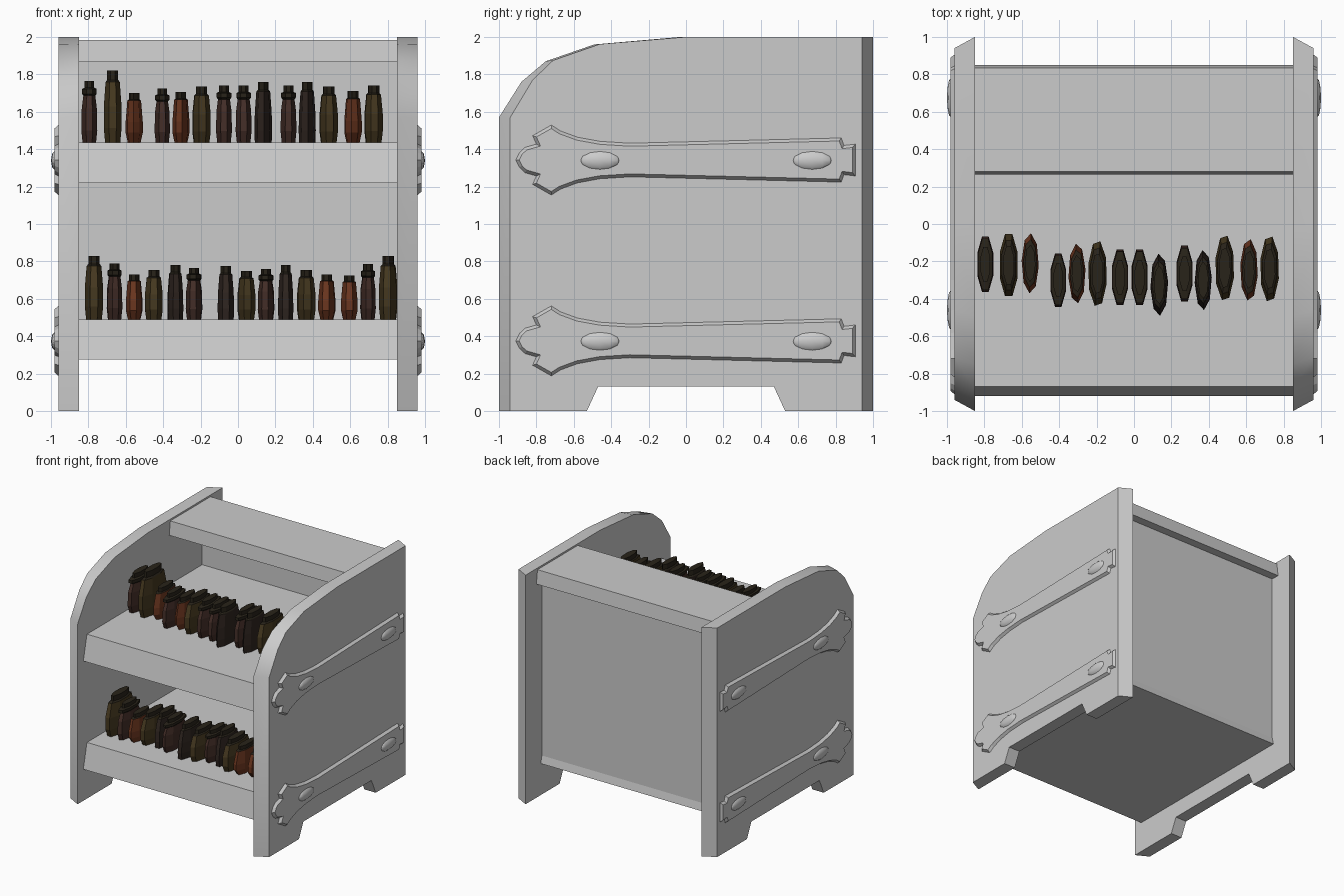
import bpy, bmesh
from math import cos, sin, pi, radians

if "Cube" in bpy.data.objects:
    bpy.data.objects.remove(bpy.data.objects["Cube"])


def finish(bm, name, mats=(), smooth=None, mirror=False):
    bmesh.ops.recalc_face_normals(bm, faces=bm.faces)
    me = bpy.data.meshes.new(name)
    bm.to_mesh(me)
    bm.free()
    ob = bpy.data.objects.new(name, me)
    bpy.context.collection.objects.link(ob)
    for m in mats:
        me.materials.append(m)
    if mirror:
        ob.modifiers.new("Mirror", 'MIRROR')
    if smooth:
        bpy.ops.object.select_all(action='DESELECT')
        bpy.context.view_layer.objects.active = ob
        ob.select_set(True)
        bpy.ops.object.shade_smooth_by_angle(angle=radians(smooth))
    return ob


def loft(bm, rings, mat_from=None):
    """Bridge rings of equal length and cap both ends."""
    vs = [[bm.verts.new(p) for p in r] for r in rings]
    n = len(vs[0])
    bm.faces.new(vs[0])
    for k, (a, b) in enumerate(zip(vs, vs[1:])):
        for i in range(n):
            f = bm.faces.new((a[i], a[(i + 1) % n], b[(i + 1) % n], b[i]))
            if mat_from is not None and k >= mat_from:
                f.material_index = 1
    top = bm.faces.new(vs[-1])
    top.material_index = 0 if mat_from is None else 1


def board(name, profile, half=0.85):
    bm = bmesh.new()
    loft(bm, [[(x, y, z) for y, z in profile] for x in (-half, half)])
    return finish(bm, name)


# side panels: rounded front top, slanted front and back edges, foot cut-out
foot = [(0.53, 0), (0.47, 0.13), (-0.47, 0.13), (-0.53, 0)]
inner = [(-1, 0), (-1, 1.57), (-0.88, 1.76), (-0.75, 1.87), (-0.49, 1.96), (-0.03, 2), (1, 2), (1, 0)]
outer = [(-0.94, 0), (-0.94, 1.57), (-0.82, 1.77), (-0.71, 1.875), (-0.46, 1.962), (0, 2), (0.94, 2), (0.94, 0)]
bm = bmesh.new()
loft(bm, [[(x, y, z) for y, z in prof + foot] for x, prof in ((0.85, inner), (0.96, outer))])
finish(bm, "side_panels", smooth=35, mirror=True)

# shelves, top board and back panel
board("lower_shelf", [(-0.92, 0.275), (-0.87, 0.49), (0.74, 0.49), (0.79, 0.275)])
board("upper_shelf", [(-0.92, 1.22), (-0.87, 1.435), (0.74, 1.435), (0.76, 1.22)])
board("top_board", [(0.265, 1.865), (0.28, 1.985), (0.835, 1.985), (0.85, 1.865)])
board("back_panel", [(0.72, 0.29), (0.72, 1.87), (0.775, 1.87), (0.775, 0.29)])

# metal straps with raised studs
half_strap = [(-0.89, 0.04), (-0.86, 0.068), (-0.8, 0.085), (-0.82, 0.13), (-0.72, 0.187), (-0.67, 0.155),
              (-0.58, 0.122), (-0.46, 0.1), (-0.3, 0.09), (0.83, 0.118), (0.845, 0.078), (0.905, 0.085)]
outline = [(-0.91, 0)] + half_strap + [(y, -z) for y, z in reversed(half_strap)]
for zc, label in ((0.375, "lower"), (1.342, "upper")):
    bm = bmesh.new()
    f = bm.faces.new([bm.verts.new((0.96, y, zc + z)) for y, z in outline])
    f.normal_update()
    if f.normal.x < 0:
        f.normal_flip()
    bmesh.ops.inset_region(bm, faces=[f], thickness=0.016, depth=0.022, use_boundary=True, use_even_offset=True)
    finish(bm, label + "_strap", mirror=True)
    for yc, end in ((-0.46, "front"), (0.675, "back")):
        bm = bmesh.new()
        bmesh.ops.create_uvsphere(bm, u_segments=8, v_segments=6, radius=1)
        for v in bm.verts:
            x, y, z = v.co
            v.co = (0.978 + 0.022 * x, yc + 0.107 * z, zc - 0.002 + 0.052 * y)
        finish(bm, f"{label}_{end}_stud", smooth=80, mirror=True)


def material(name, rgb):
    m = bpy.data.materials.new(name)
    m.diffuse_color = (*rgb, 1)
    m.use_nodes = True
    m.node_tree.nodes["Principled BSDF"].inputs["Base Color"].default_value = m.diffuse_color
    return m


cap = material("dark_cap", (0.022, 0.017, 0.01))
colours = {
    'r': material("rust_glass", (0.15, 0.037, 0.014)),
    'g': material("olive_glass", (0.06, 0.04, 0.014)),
    'b': material("brown_glass", (0.055, 0.026, 0.02)),
    'k': material("black_glass", (0.028, 0.018, 0.014)),
}
# bottle profiles: (relative radius, relative height), cap starting ring
shapes = {
    'r': ([(0.75, 0), (1, 0.2), (1, 0.42), (0.8, 0.85), (0.62, 0.87), (0.62, 1)], 3),
    'g': ([(0.85, 0), (1, 0.2), (1, 0.5), (0.8, 0.84), (0.62, 0.87), (0.62, 1)], 3),
    'b': ([(0.85, 0), (1, 0.2), (0.95, 0.55), (0.75, 0.76), (0.92, 0.79), (0.92, 0.87), (0.62, 0.89), (0.62, 1)], 3),
    'k': ([(0.95, 0), (1, 0.2), (0.95, 0.5), (0.78, 0.84), (0.62, 0.87), (0.62, 1)], 3),
}


def bottle(name, x, w, y, z0, z1, kind, turn=0):
    prof, cap_ring = shapes[kind]
    rings = []
    for r, h in prof:
        ring = []
        for i in range(8):
            a = pi / 8 + i * pi / 4 + turn
            k = r * w / 2 / cos(pi / 8)
            ring.append((x + k * cos(a), y + 3.5 * k * sin(a), z0 + h * (z1 - z0)))
        rings.append(ring)
    bm = bmesh.new()
    loft(bm, rings, cap_ring)
    finish(bm, name, (colours[kind], cap))


# upper row: x, width, y, top, kind, turn
upper = [(-0.795, .085, -.215, 1.765, 'b', 0), (-0.67, .095, -.22, 1.82, 'g', 0), (-0.555, .085, -.21, 1.70, 'r', .3),
         (-0.405, .082, -.3, 1.725, 'b', 0), (-0.305, .085, -.265, 1.705, 'r', -.25), (-0.195, .095, -.265, 1.735, 'g', .1),
         (-0.075, .085, -.285, 1.74, 'b', 0), (0.03, .085, -.285, 1.74, 'b', 0), (0.135, .088, -.325, 1.76, 'k', -.3),
         (0.27, .085, -.265, 1.74, 'b', 0), (0.37, .085, -.3, 1.76, 'k', -.3), (0.485, .095, -.235, 1.735, 'g', .1),
         (0.615, .088, -.245, 1.71, 'r', .2), (0.725, .095, -.24, 1.74, 'g', .1)]
for i, (x, w, y, top, kind, turn) in enumerate(upper):
    bottle(f"upper_bottle_{i + 1}", x, w, y, 1.435, top, kind, turn)

# lower row: x, width, top, kind
lower = [(-0.77, .098, .83, 'g'), (-0.66, .08, .79, 'b'), (-0.555, .085, .73, 'r'), (-0.45, .095, .755, 'g'),
         (-0.335, .082, .78, 'k'), (-0.235, .085, .765, 'b'), (-0.065, .088, .775, 'k'), (0.045, .092, .75, 'g'),
         (0.15, .085, .76, 'b'), (0.255, .082, .78, 'k'), (0.365, .095, .755, 'g'), (0.475, .088, .73, 'r'),
         (0.595, .088, .725, 'r'), (0.695, .08, .785, 'b'), (0.803, .095, .83, 'g')]
for i, (x, w, top, kind) in enumerate(lower):
    bottle(f"lower_bottle_{i + 1}", x, w, -0.53 - 0.03 * sin(i * 1.3), 0.49, top, kind, 0.15 * sin(i * 2.1))
